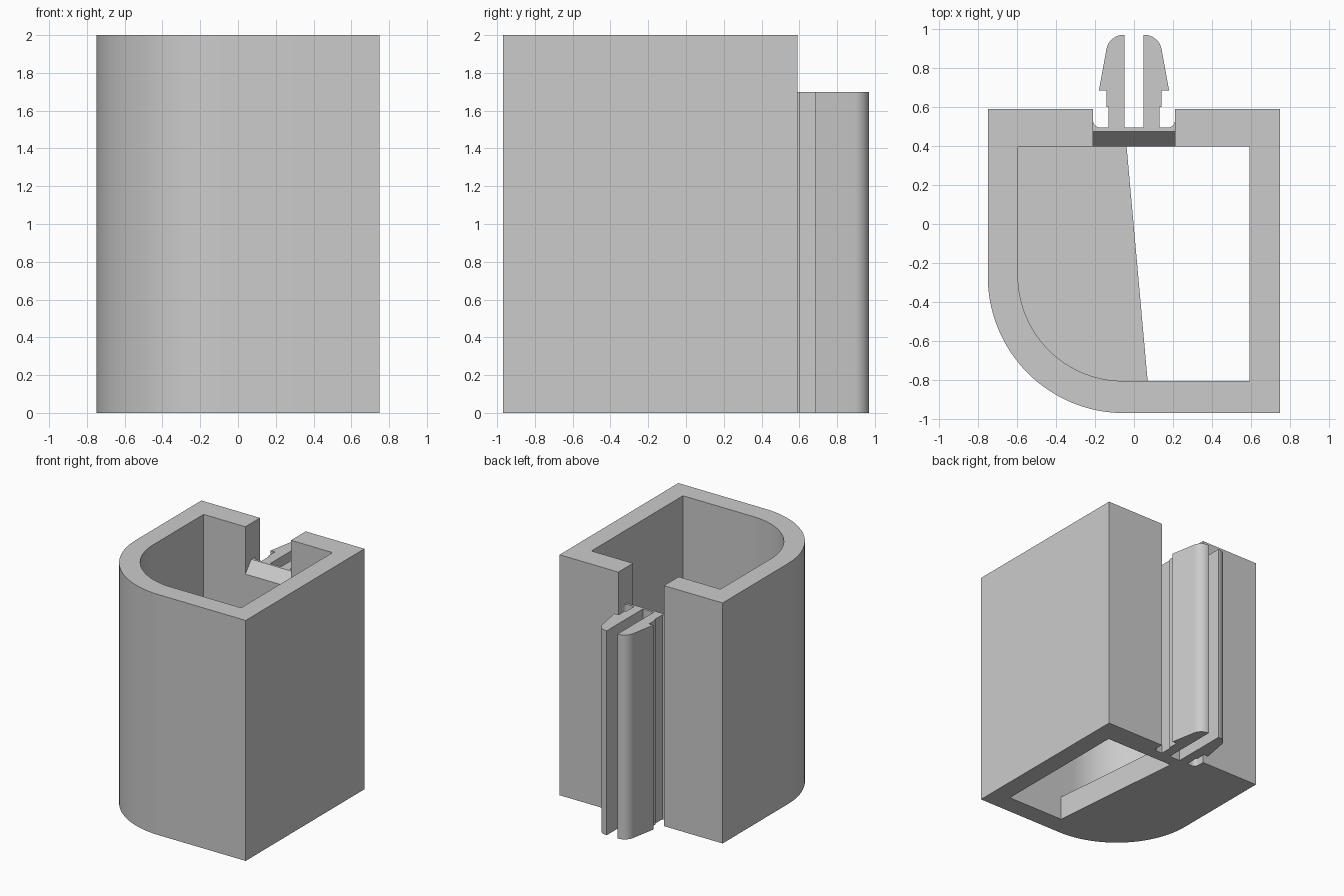
import bpy, bmesh, math
from mathutils import Vector

cube = bpy.data.objects.get("Cube")
if cube:
    bpy.data.objects.remove(cube, do_unlink=True)

grey = bpy.data.materials.new("light_grey")
grey.use_nodes = True
grey.diffuse_color = (0.6, 0.6, 0.6, 1)
grey.node_tree.nodes["Principled BSDF"].inputs["Base Color"].default_value = (0.6, 0.6, 0.6, 1)


def arc(cx, cy, rx, ry, start, end, steps):
    """Points on an elliptical arc, angles in degrees."""
    angles = [math.radians(start + (end - start) * i / steps) for i in range(steps + 1)]
    return [(cx + rx * math.cos(a), cy + ry * math.sin(a)) for a in angles]


def prism(name, points, base, direction):
    """Extrude a closed outline (3D points) along a direction."""
    bm = bmesh.new()
    face = bm.faces.new([bm.verts.new(p) for p in points])
    moved = bmesh.ops.extrude_face_region(bm, geom=[face])["geom"]
    verts = [g for g in moved if isinstance(g, bmesh.types.BMVert)]
    bmesh.ops.translate(bm, vec=Vector(direction), verts=verts)
    bmesh.ops.translate(bm, vec=Vector(base), verts=bm.verts)
    bmesh.ops.recalc_face_normals(bm, faces=bm.faces)
    mesh = bpy.data.meshes.new(name)
    bm.to_mesh(mesh)
    bm.free()
    mesh.materials.append(grey)
    obj = bpy.data.objects.new(name, mesh)
    bpy.context.collection.objects.link(obj)
    return obj


def upright(name, outline, z0, z1):
    return prism(name, [(x, y, 0) for x, y in outline], (0, 0, z0), (0, 0, z1 - z0))


# Half of the recess and snap-fit prong, from the centre outwards
half_clip = [(0.05, 0.495)]
half_clip += arc(0.055, 0.88, 0.088, 0.09, 90, 10, 12)
half_clip.insert(1, (0.05, 0.97))
half_clip += [(0.18, 0.685), (0.14, 0.685), (0.14, 0.6), (0.13, 0.6), (0.13, 0.495)]
half_clip += arc(0.175, 0.53, 0.035, 0.035, -90, 0, 8)
half_clip.append((0.21, 0.59))

# Outer body with one large rounded corner and the clip on its back
outline = arc(-0.05, -0.27, 0.7, 0.7, 180, 270, 40)
outline += [(0.75, -0.97), (0.75, 0.59)]
outline += half_clip[::-1] + [(-x, y) for x, y in half_clip]
outline.append((-0.75, 0.59))
body = upright("holder_body", outline, 0, 2)

# Cavity, floor opening and stepped back notch
cavity = arc(-0.055, -0.265, 0.54, 0.54, 180, 270, 40)
cavity += [(0.592, -0.805), (0.592, 0.397), (-0.595, 0.397)]
opening = [(0.07, -0.805), (0.592, -0.805), (0.592, 0.397), (-0.038, 0.397)]
notch = [(0.35, 1.55), (0.475, 1.7), (1.1, 1.7), (1.1, 2.1), (0.35, 2.1)]
cutters = [
    upright("cavity_cutter", cavity, 0.2, 2.1),
    upright("floor_opening_cutter", opening, -0.1, 0.3),
    prism("notch_cutter", [(0, y, z) for y, z in notch], (-0.21, 0, 0), (0.42, 0, 0)),
]

bpy.ops.object.select_all(action='DESELECT')
body.select_set(True)
bpy.context.view_layer.objects.active = body
for cutter in cutters:
    cutter.hide_render = True
    cut = body.modifiers.new(cutter.name, 'BOOLEAN')
    cut.operation = 'DIFFERENCE'
    cut.solver = 'EXACT'
    cut.object = cutter
    bpy.ops.object.modifier_apply(modifier=cut.name)
    bpy.data.objects.remove(cutter, do_unlink=True)

bpy.ops.object.shade_smooth_by_angle(angle=math.radians(25))
